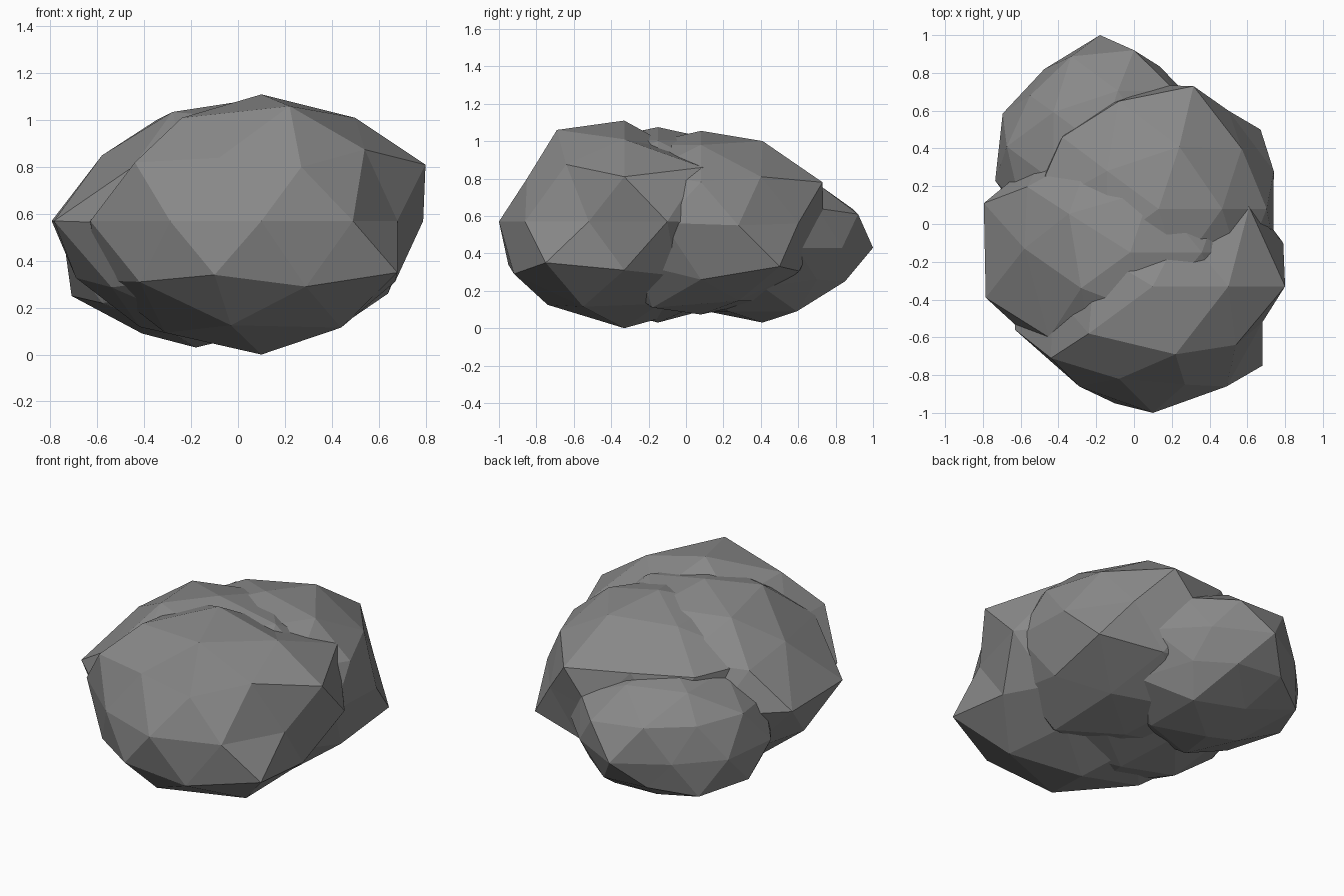
import bpy, bmesh
from mathutils import Vector

# single stone grey
stone = bpy.data.materials.new("stone_grey")
stone.diffuse_color = (0.25, 0.25, 0.25, 1)


def rock(name, centre, radii, pulls):
    """Faceted ellipsoid; each pull moves the nearest corner to a given point."""
    bm = bmesh.new()
    bmesh.ops.create_icosphere(bm, subdivisions=2, radius=1)
    c = Vector(centre)
    for v in bm.verts:
        v.co = c + Vector(a * b for a, b in zip(v.co, radii))
    free = list(bm.verts)
    for p in map(Vector, pulls):
        v = min(free, key=lambda q: (q.co - p).length)
        v.co = p
        free.remove(v)
    mesh = bpy.data.meshes.new(name)
    bm.to_mesh(mesh)
    bm.free()
    mesh.materials.append(stone)
    obj = bpy.data.objects.new(name, mesh)
    bpy.context.collection.objects.link(obj)
    return obj


# large boulder at the front
rock("front_boulder", (0.10, -0.33, 0.565), (0.78, 0.67, 0.555), [
    (0.10, -0.33, 1.11), (0.10, -0.33, 0.0),
    (0.22, -0.69, 1.06), (-0.24, -0.58, 1.01), (0.50, -0.33, 1.01),
    (0.25, -0.04, 0.95), (-0.20, -0.15, 0.98),
    (0.80, -0.33, 0.81), (0.27, -0.85, 0.80), (-0.44, -0.71, 0.82),
    (0.54, -0.64, 0.875), (-0.08, -0.82, 0.84), (0.61, 0.09, 0.86),
    (-0.43, -0.36, 0.82),
    (0.10, -1.00, 0.57), (0.49, -0.86, 0.57), (0.68, -0.52, 0.57),
    (0.79, -0.10, 0.57), (-0.29, -0.86, 0.57), (-0.63, -0.56, 0.57),
    (0.68, -0.75, 0.35), (-0.10, -0.95, 0.34), (0.29, -0.92, 0.29),
    (-0.42, -0.71, 0.31), (0.67, -0.33, 0.31), (0.57, -0.05, 0.28),
    (0.44, -0.55, 0.115), (-0.03, -0.74, 0.125), (0.38, -0.14, 0.13)])

# boulder on the right, behind the front one
rock("right_boulder", (0.13, 0.08, 0.563), (0.64, 0.65, 0.49), [
    (0.13, 0.08, 1.055), (0.24, 0.41, 1.00), (0.315, 0.73, 0.78),
    (0.57, 0.40, 0.81), (0.74, 0.28, 0.55), (0.135, 0.735, 0.57),
    (0.50, 0.60, 0.56), (0.67, 0.50, 0.33), (0.64, 0.08, 0.26),
    (-0.38, 0.46, 0.80), (-0.56, 0.05, 0.80), (-0.08, 0.65, 0.82),
    (0.42, -0.18, 0.11)])

# boulder on the left
rock("left_boulder", (-0.03, -0.15, 0.56), (0.74, 0.66, 0.52), [
    (-0.02, -0.15, 1.075), (-0.03, -0.15, 0.03),
    (-0.795, 0.11, 0.57), (-0.785, -0.39, 0.57),
    (-0.58, -0.13, 0.85), (-0.28, -0.34, 1.035), (-0.45, -0.60, 0.80)])

# small low boulder at the back
rock("back_boulder", (-0.18, 0.41, 0.43), (0.58, 0.59, 0.40), [
    (0.0, 0.92, 0.61), (0.135, 0.835, 0.43), (-0.475, 0.82, 0.43),
    (-0.695, 0.585, 0.43), (-0.735, 0.23, 0.43), (-0.71, 0.41, 0.25),
    (-0.55, 0.68, 0.63), (-0.34, 0.86, 0.27), (-0.04, 0.85, 0.25),
    (0.16, 0.70, 0.26), (-0.26, 0.65, 0.13), (-0.41, 0.41, 0.09)])
